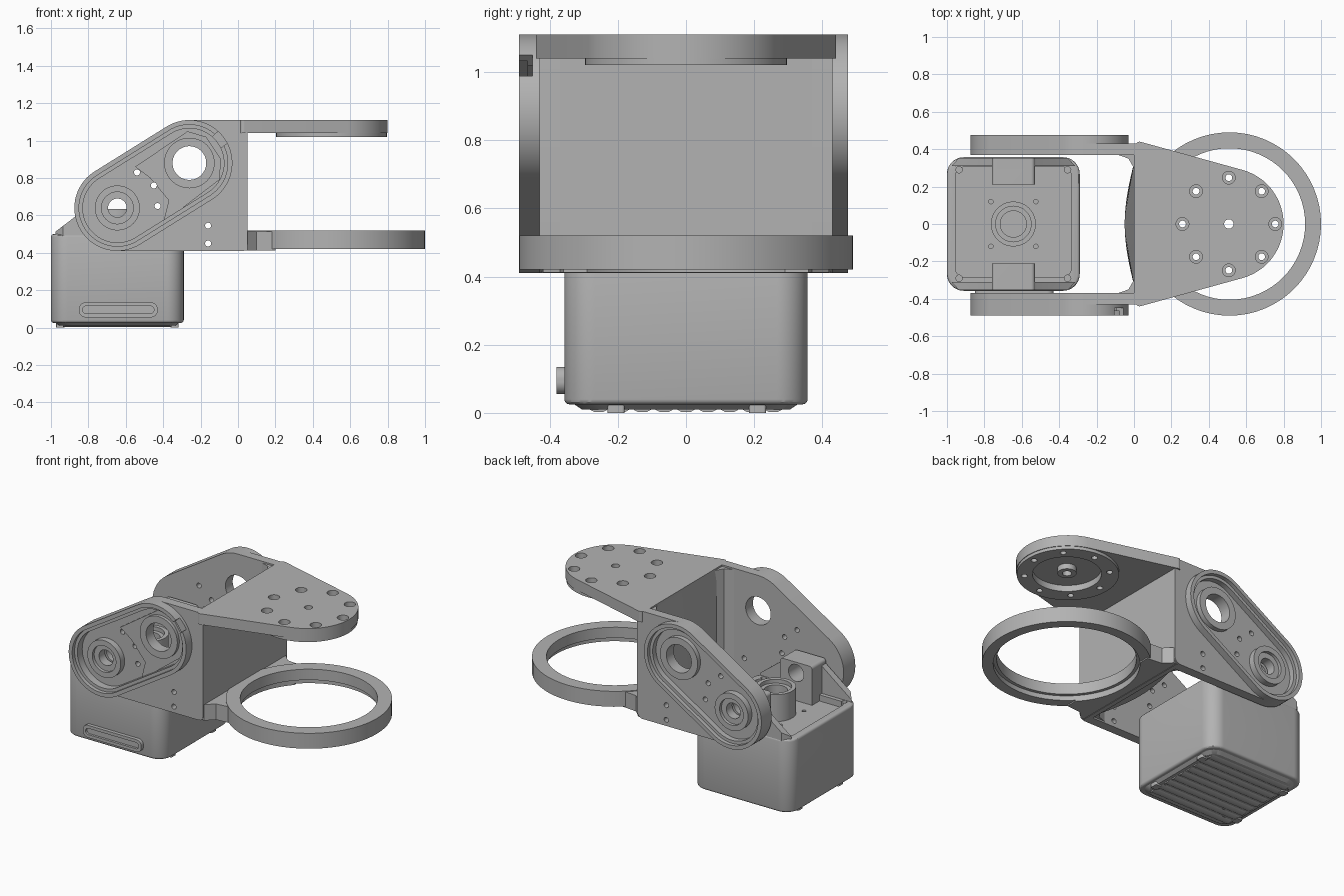
import bpy, bmesh, math
from mathutils import Vector
from mathutils.geometry import convex_hull_2d

if "Cube" in bpy.data.objects:
    bpy.data.objects.remove(bpy.data.objects["Cube"], do_unlink=True)

grey = bpy.data.materials.new("light_grey")
grey.use_nodes = True
COLOUR = (0.45, 0.45, 0.45, 1)
grey.diffuse_color = COLOUR
grey.node_tree.nodes["Principled BSDF"].inputs["Base Color"].default_value = COLOUR


def place(u, v, w, axis):
    """Outline point (u, v) at depth w along the axis."""
    return {"x": (w, u, v), "y": (u, w, v), "z": (u, v, w)}[axis]


def finish(name, bm):
    bmesh.ops.recalc_face_normals(bm, faces=bm.faces)
    mesh = bpy.data.meshes.new(name)
    bm.to_mesh(mesh)
    bm.free()
    mesh.materials.append(grey)
    obj = bpy.data.objects.new(name, mesh)
    bpy.context.collection.objects.link(obj)
    return obj


def outline(discs, n=64):
    """Rounded outline wrapped around discs (u, v, radius)."""
    pts = [Vector((u + r * math.cos(2 * math.pi * i / n), v + r * math.sin(2 * math.pi * i / n)))
           for u, v, r in discs for i in range(n)]
    return [pts[i] for i in convex_hull_2d(pts)]


def prism(name, pts, axis, lo, hi):
    bm = bmesh.new()
    rings = [[bm.verts.new(place(p[0], p[1], w, axis)) for p in pts] for w in (lo, hi)]
    bm.faces.new(rings[0])
    bm.faces.new(rings[1])
    n = len(pts)
    for i in range(n):
        j = (i + 1) % n
        bm.faces.new((rings[0][i], rings[0][j], rings[1][j], rings[1][i]))
    return finish(name, bm)


def wrapped(name, discs, axis, lo, hi):
    return prism(name, outline(discs), axis, lo, hi)


def disc(name, u, v, r, axis, lo, hi):
    return wrapped(name, [(u, v, r)], axis, lo, hi)


def hull(name, points):
    bm = bmesh.new()
    for p in points:
        bm.verts.new(p)
    bmesh.ops.convex_hull(bm, input=bm.verts)
    return finish(name, bm)


def combine(obj, tools, operation="DIFFERENCE"):
    """Boolean each tool into the object, then drop the tools."""
    for t in tools:
        m = obj.modifiers.new("bool", "BOOLEAN")
        m.operation, m.object, m.solver = operation, t, "EXACT"
    deps = bpy.context.evaluated_depsgraph_get()
    mesh = bpy.data.meshes.new_from_object(obj.evaluated_get(deps))
    obj.modifiers.clear()
    obj.data = mesh
    for t in tools:
        bpy.data.objects.remove(t, do_unlink=True)
    return obj


def rect(cx, cy, hx, hy, r):
    return [(cx + a * (hx - r), cy + b * (hy - r), r) for a in (-1, 1) for b in (-1, 1)]


LOW, HIGH = (-0.645, 0.64), (-0.26, 0.88)   # pivot centres in x, z


def capsule(r):
    return [LOW + (r,), HIGH + (r,)]


# Side legs: bracket plate with a raised, hollowed capsule
for s, side, out in ((-1, "right", 0.49), (1, "left", 0.475)):
    leg = wrapped(side + "_leg", capsule(0.23) + [(0.02, 1.08, 0.03), (0.01, 0.45, 0.04)],
                  "y", s * 0.37, s * 0.43)
    combine(leg, [wrapped("pod", capsule(0.23), "y", s * 0.371, s * out)], "UNION")
    cuts = [wrapped("rim_step", capsule(0.205), "y", s * (out - 0.025), s * 0.6),
            wrapped("recess", capsule(0.185), "y", s * 0.415, s * 0.6),
            disc("bore", *HIGH, 0.09, "y", s * 0.3, s * 0.6),
            disc("bore", *LOW, 0.085, "y", s * 0.3, s * 0.6)]
    for x, z in ((-0.54, 0.83), (-0.45, 0.76), (-0.43, 0.65), (-0.16, 0.45), (-0.16, 0.545)):
        cuts.append(disc("screw", x, z, 0.016, "y", s * 0.3, s * 0.6))
    if s < 0:   # cable notch through the upper rim
        cuts.append(prism("notch", [(-0.17, 0.99), (-0.12, 0.94), (0.0, 1.03), (-0.05, 1.1)],
                          "y", -0.45, -0.6))
    combine(leg, cuts)

    # Collars round the two pivots
    for tag, c, ro, ri, top in (("upper_collar", HIGH, 0.135, 0.09, 0.445),
                                ("lower_collar", LOW, 0.12, 0.085, 0.455),
                                ("lower_bearing", LOW, 0.09, 0.05, 0.435)):
        ring = disc(side + "_" + tag, *c, ro, "y", s * 0.375, s * top)
        combine(ring, [disc("bore", *c, ri, "y", s * 0.3, s * 0.6)])

    # Fillet between leg and cross web
    prism(side + "_web_fillet", [(-0.1, s * 0.375), (-0.03, s * 0.35), (0.005, s * 0.29), (0.02, s * 0.375)],
          "z", 0.42, 1.1)

# Thin cover plate inside the right capsule
cover = prism("cover_plate", [(-0.4, 0.56), (-0.37, 0.68), (-0.47, 0.8), (-0.55, 0.86), (-0.27, 1.05),
                              (-0.17, 1.02), (-0.09, 0.9), (-0.1, 0.79)], "y", -0.412, -0.424)
combine(cover, [disc("bore", *HIGH, 0.1, "y", -0.3, -0.6)]
        + [disc("screw", x, z, 0.016, "y", -0.3, -0.6) for x, z in ((-0.54, 0.83), (-0.45, 0.76))])

# Cross web with a bowed inner face
prism("cross_web", [(0, 0.41), (0.03, 0.41), (0.05, 0.43), (0.05, 1.09), (0.03, 1.11), (0, 1.11)],
      "y", -0.425, 0.425)
arc = [(-0.05 * math.cos(i * math.pi / 16), 0.034 * i * 1.2) for i in range(-8, 9)]
hull("web_bow", [(x, y, 0.415) for x, y in arc]
     + [(x + 0.05, y, z) for x, y in ((-0.05, -0.33), (-0.05, 0.33), (-0.03, 0)) for z in (0.42, 1.09)])

# Top mounting plate with recessed underside and bolt circle
plate = wrapped("top_plate", [(0.03, -0.42, 0.02), (0.03, 0.42, 0.02), (0.5, 0, 0.3)], "z", 1.04, 1.11)
combine(plate, [disc("pad", 0.5, 0, 0.296, "z", 1.02, 1.05)], "UNION")
cuts = [disc("recess", 0.507, 0, 0.2, "z", 0.9, 1.06), disc("bore", 0.507, 0, 0.025, "z", 0.9, 1.2)]
for i in range(8):
    a = i * math.pi / 4
    x, y = 0.507 + 0.248 * math.cos(a), 0.248 * math.sin(a)
    cuts += [disc("bolt", x, y, 0.018, "z", 0.9, 1.2), disc("counterbore", x, y, 0.034, "z", 1.075, 1.2)]
combine(plate, cuts)
hub = disc("plate_hub", 0.507, 0, 0.055, "z", 1.025, 1.07)
combine(hub, [disc("bore", 0.507, 0, 0.027, "z", 0.9, 1.2)])

# Lower ring and the neck that joins it to the web
ring = disc("lower_ring", 0.51, 0, 0.49, "z", 0.42, 0.52)
neck = prism("neck", [(0, -0.42), (0.05, -0.42), (0.1, -0.37), (0.2, -0.36),
                      (0.2, 0.36), (0.1, 0.37), (0.05, 0.42), (0, 0.42)], "z", 0.412, 0.515)
combine(ring, [neck], "UNION")
combine(ring, [disc("opening", 0.51, 0, 0.405, "z", 0.3, 0.6),
               disc("lip", 0.51, 0, 0.425, "z", 0.3, 0.45)])

# Foot housing with chamfered edges and an open tray on top
CX = LOW[0]
foot = wrapped("foot_housing", rect(CX, 0, 0.355, 0.357, 0.09), "z", 0.025, 0.5)
bev = foot.modifiers.new("soft_edges", "BEVEL")
bev.width, bev.segments, bev.limit_method, bev.angle_limit = 0.015, 3, "ANGLE", math.radians(50)
combine(foot, [])
cuts = [wrapped("tray", rect(CX, 0.01, 0.31, 0.295, 0.05), "z", 0.46, 0.7)]
cuts += [disc("screw", CX + a * 0.29, b * 0.29, 0.017, "z", 0.4, 0.7) for a in (-1, 1) for b in (-1, 1)]
cuts += [disc("dimple", CX + a * 0.12, b * 0.12, 0.012, "z", 0.42, 0.7) for a in (-1, 1) for b in (-1, 1)]
combine(foot, cuts)

# Pivot ears on the housing: flared wall plus thick lug
for s, side in ((-1, "right"), (1, "left")):
    ear = prism(side + "_ear", [(-0.98, 0.49), (-0.98, 0.51), (-0.77, 0.67), (-0.73, 0.71), (-0.56, 0.71),
                                (-0.52, 0.67), (-0.31, 0.51), (-0.31, 0.49)], "y", s * 0.31, s * 0.354)
    combine(ear, [wrapped("lug", rect(CX, 0.57, 0.115, 0.14, 0.02), "y", s * 0.21, s * 0.353)], "UNION")
    corners = [prism("corner", [(x, s * 0.4), (x, s * 0.26), (CX + d * 0.25, s * 0.4)], "z", 0.47, 0.8)
               for d, x in ((-1, -1.02), (1, -0.27))]
    combine(ear, [disc("bore", *LOW, 0.055, "y", s * 0.1, s * 0.5)] + corners)

# Central socket in the tray
socket = disc("tray_socket", CX, 0, 0.12, "z", 0.45, 0.635)
combine(socket, [disc("bore", CX, 0, 0.095, "z", 0.61, 0.8), disc("well", CX, 0, 0.07, "z", 0.5, 0.8)])

# Oval bumper on the front of the foot
bumper = wrapped("front_bumper", rect(-0.64, 0.095, 0.21, 0.04, 0.035), "y", -0.35, -0.38)
combine(bumper, [wrapped("slot", rect(-0.64, 0.095, 0.19, 0.02, 0.018), "y", -0.365, -0.5)])

# Tapered sole with rounded ribs and four small pads
hull("sole", [(p.x, p.y, 0.03) for p in outline(rect(CX, 0, 0.335, 0.335, 0.08))]
     + [(p.x, p.y, 0.01) for p in outline(rect(CX, 0, 0.31, 0.305, 0.07))])
for i in range(9):
    y = (i - 4) * 0.064
    hull("sole_rib", [(x, y + dy, z) for x in (CX - 0.29, CX + 0.29)
                      for dy, z in ((-0.03, 0.012), (-0.012, 0.002), (0.012, 0.002), (0.03, 0.012))])
for a in (-1, 1):
    for y in (-0.205, 0.21):
        wrapped("sole_pad", rect(CX + a * 0.305, y, 0.022, 0.025, 0.008), "z", 0, 0.03)

# Smooth curved faces, keep hard edges
for obj in bpy.context.scene.objects:
    if obj.type == "MESH":
        bpy.ops.object.select_all(action="DESELECT")
        obj.select_set(True)
        bpy.context.view_layer.objects.active = obj
        bpy.ops.object.shade_smooth_by_angle(angle=math.radians(30))
